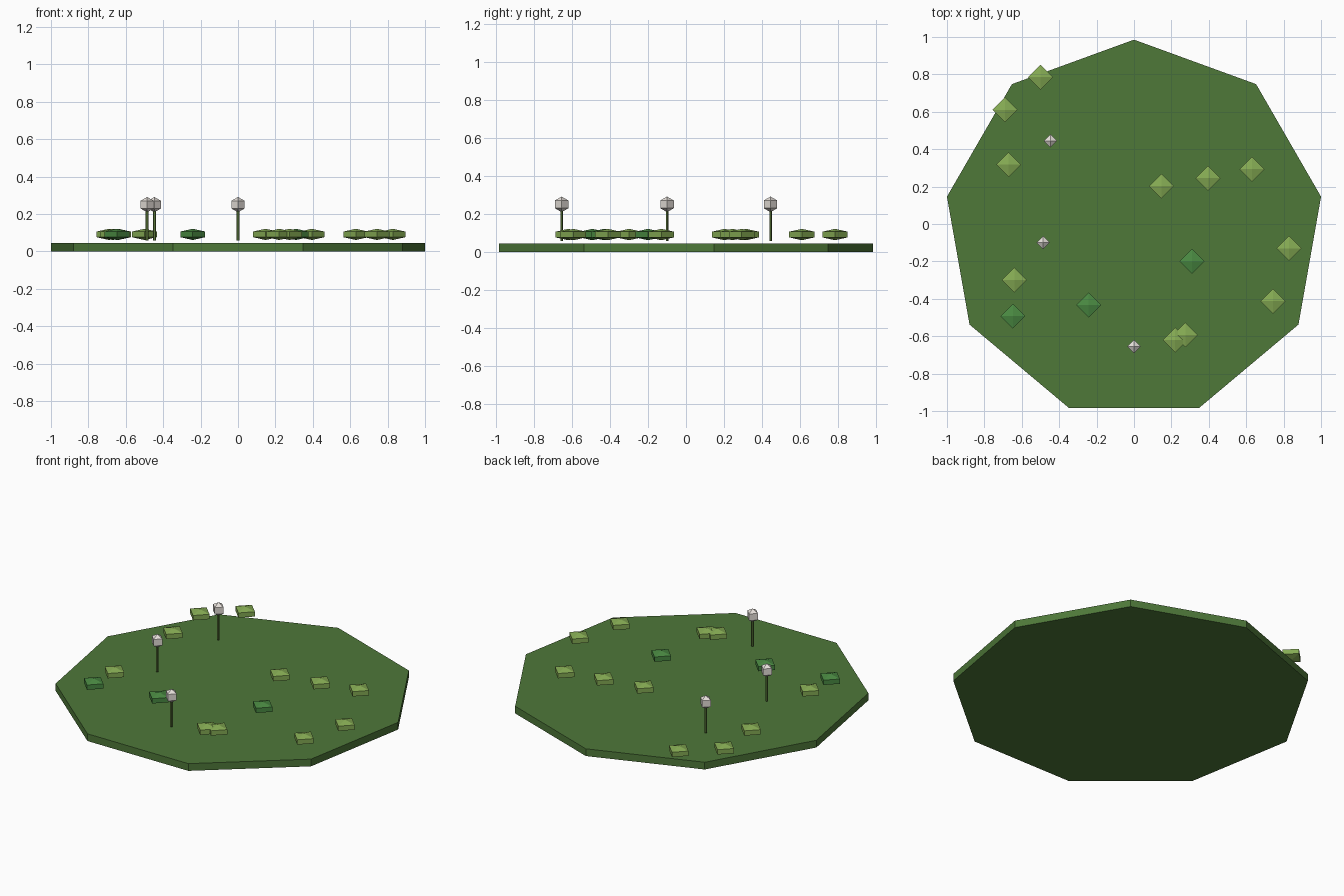
import bpy
import math

if "Cube" in bpy.data.objects:
    bpy.data.objects.remove(bpy.data.objects["Cube"])


def material(name, rgb):
    # sRGB 0-255 to linear viewport colour
    lin = [((c / 255 + 0.055) / 1.055) ** 2.4 for c in rgb]
    m = bpy.data.materials.new(name)
    m.diffuse_color = (*lin, 1)
    m.use_nodes = True
    m.node_tree.nodes["Principled BSDF"].inputs["Base Color"].default_value = m.diffuse_color
    return m


GRASS = material("grass", (78, 120, 57))
LIGHT = material("light_leaf", (134, 172, 84))
DARK = material("dark_leaf", (74, 138, 66))
STEM = material("stem", (88, 116, 56))
WHITE = material("bloom", (232, 226, 220))


def finish(name, mat):
    ob = bpy.context.object
    ob.name = name
    ob.data.materials.append(mat)
    return ob


def prism(name, mat, sides, r, z0, z1, x, y, turn=0):
    bpy.ops.mesh.primitive_cylinder_add(vertices=sides, radius=r, depth=z1 - z0,
                                        location=(x, y, (z0 + z1) / 2),
                                        rotation=(0, 0, turn))
    return finish(name, mat)


def gem(name, mat, x, y, z, r, rz):
    # four-sided, three-ring low-poly sphere
    bpy.ops.mesh.primitive_uv_sphere_add(segments=4, ring_count=3, radius=1,
                                         location=(x, y, z))
    ob = finish(name, mat)
    for v in ob.data.vertices:
        v.co.x *= r
        v.co.y *= r
        v.co.z *= rz
    return ob


# Nine-sided meadow disc, one corner pointing to the back
R = 1 / math.cos(math.radians(10))
prism("meadow_base", GRASS, 9, R, 0, 0.045, 0, -0.03)

# Flattened leaf tufts
light = [(-0.50, 0.785), (-0.69, 0.61), (-0.67, 0.317), (-0.64, -0.30),
         (0.147, 0.203), (0.395, 0.245), (0.63, 0.293), (0.828, -0.13),
         (0.743, -0.412), (0.22, -0.62), (0.275, -0.593)]
dark = [(0.31, -0.20), (-0.242, -0.432), (-0.648, -0.493)]
for i, (x, y) in enumerate(light):
    gem(f"light_tuft_{i + 1}", LIGHT, x, y, 0.091, 0.077, 0.03)
for i, (x, y) in enumerate(dark):
    gem(f"dark_tuft_{i + 1}", DARK, x, y, 0.091, 0.077, 0.03)

# Blooms on thin stems
for i, (x, y) in enumerate([(-0.447, 0.445), (-0.486, -0.10), (0, -0.655)]):
    prism(f"stem_{i + 1}", STEM, 5, 0.008, 0.058, 0.24, x, y)
    gem(f"bloom_{i + 1}", WHITE, x, y, 0.25, 0.041, 0.041)
